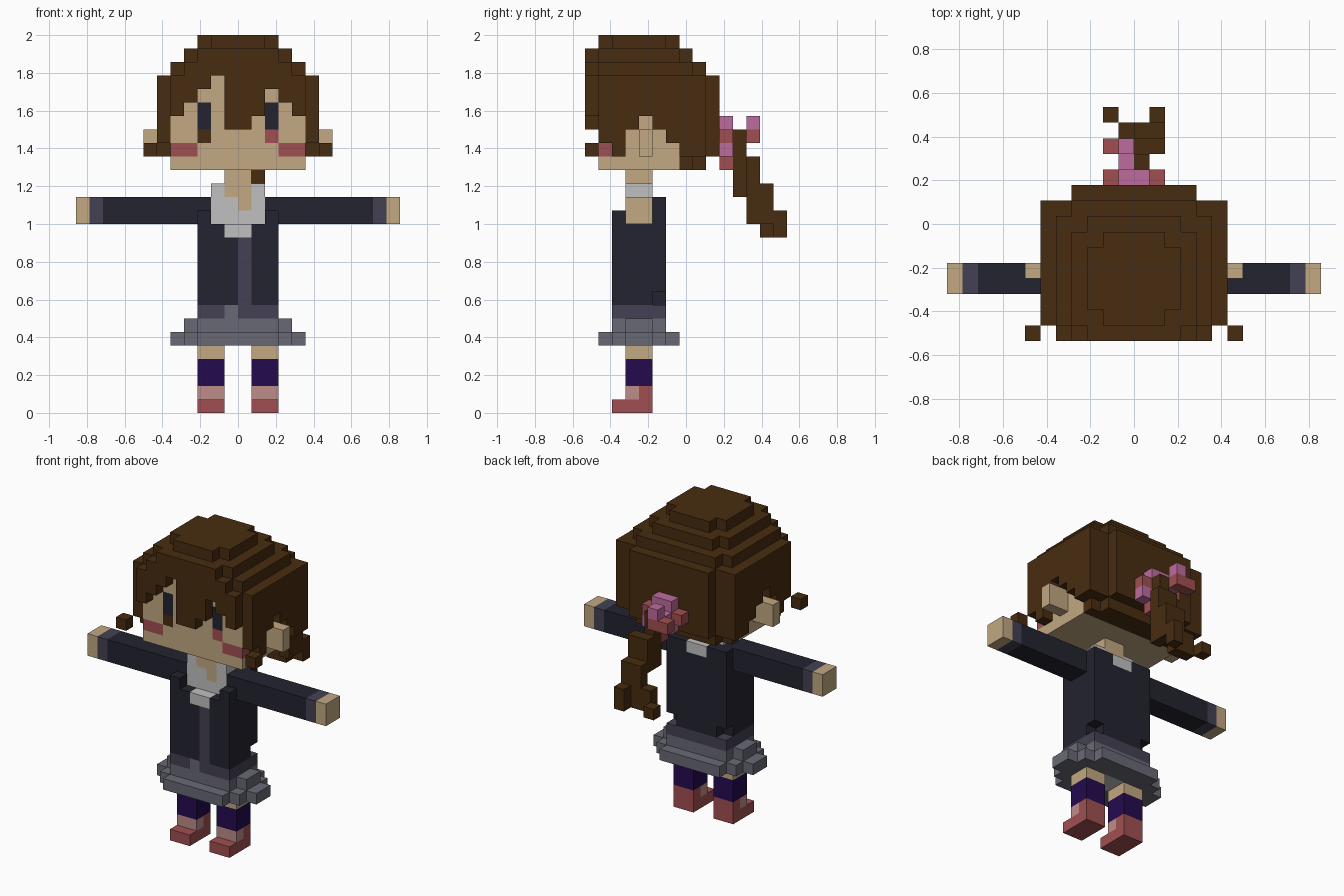
import bpy, bmesh

if "Cube" in bpy.data.objects:
    bpy.data.objects.remove(bpy.data.objects["Cube"])

V = 2 / 28                      # edge of one block
cells = {}                      # (x, y, z) -> (part, colour)

COLOURS = {
    "hair_brown": (72, 44, 16), "skin": (194, 168, 130), "jacket_navy": (34, 35, 47),
    "cuff_grey": (67, 65, 82), "skirt_grey": (104, 105, 117), "shirt_white": (192, 192, 192),
    "sock_purple": (36, 10, 78), "red": (160, 79, 81), "light_pink": (190, 140, 138),
    "ribbon_pink": (190, 108, 158),
}


def linear(c):
    c /= 255
    return c / 12.92 if c < 0.04045 else ((c + 0.055) / 1.055) ** 2.4


mats = {}
for name, rgb in COLOURS.items():
    mats[name] = bpy.data.materials.new(name)
    mats[name].diffuse_color = (*[linear(c) for c in rgb], 1)


def fill(part, colour, x, y, z, mirror=False):
    """Fill a box of blocks (ranges in block units); colour None carves."""
    for i in range(*x):
        for j in range(*y):
            for k in range(*z):
                for n in ((i, -1 - i) if mirror else (i,)):
                    if colour:
                        cells[n, j, k] = (part, colour)
                    else:
                        cells.pop((n, j, k), None)


# Shoes, socks and legs
fill("shoes", "red", (1, 3), (2, 5), (0, 1), True)
fill("shoes", "light_pink", (1, 3), (3, 4), (1, 2), True)
fill("shoes", "red", (1, 3), (4, 5), (1, 2), True)
fill("socks", "sock_purple", (1, 3), (3, 5), (2, 4), True)
fill("legs", "skin", (1, 3), (3, 5), (4, 5), True)

# Flared skirt, rounded in steps
for w, y0, y1 in ((3, 1, 7), (4, 2, 6), (5, 3, 5)):
    fill("skirt", "skirt_grey", (-w, w), (y0, y1), (5, 6))
for w, y0, y1 in ((3, 2, 6), (4, 3, 5)):
    fill("skirt", "skirt_grey", (-w, w), (y0, y1), (6, 7))
fill("underskirt", "shirt_white", (-1, 1), (3, 5), (5, 6))
fill("waistband", "cuff_grey", (-3, 3), (2, 6), (7, 8))
fill("buckle", "skirt_grey", (-1, 0), (2, 3), (7, 8))

# Jacket body
fill("jacket", "jacket_navy", (-3, 3), (3, 6), (8, 16))
fill("jacket", "jacket_navy", (-3, 3), (2, 3), (8, 14))
fill("jacket", "jacket_navy", (2, 3), (2, 3), (14, 15), True)
fill("jacket", None, (2, 3), (5, 6), (8, 9), True)
fill("jacket", "cuff_grey", (0, 1), (2, 3), (8, 13))

# Shirt, collar and neck
fill("shirt", "shirt_white", (-1, 1), (2, 3), (13, 14))
fill("shirt", "shirt_white", (-2, 2), (3, 4), (14, 17))
fill("shirt", "shirt_white", (-2, 2), (4, 5), (16, 17))
fill("shirt", "shirt_white", (-1, 1), (5, 6), (15, 16))
fill("neck", "skin", (-1, 1), (3, 5), (16, 18))
fill("neck", "skin", (0, 1), (3, 4), (15, 16))

# Arms stretched sideways
fill("sleeves", "jacket_navy", (3, 10), (3, 5), (14, 16), True)
fill("cuffs", "cuff_grey", (10, 11), (3, 5), (14, 16), True)
fill("hands", "skin", (11, 12), (3, 5), (14, 16), True)

# Hair: full cap in rounded layers, (half width, front, back) per strip
LAYERS = {
    (27, 28): ((2, 1, 7), (3, 2, 6)),
    (26, 27): ((3, 0, 8), (4, 1, 7)),
    (25, 26): ((4, 0, 9), (5, 1, 8)),
    (19, 25): ((5, 0, 1), (6, 1, 9), (4, 9, 10)),
    (18, 19): ((4, 7, 9), (5, 7, 8)),
}
for z, strips in LAYERS.items():
    for w, y0, y1 in strips:
        fill("hair", "hair_brown", (-w, w), (y0, y1), z)

# Head inside the hair, then the fringe and side openings carved free
fill("head", "skin", (-5, 5), (1, 7), (18, 25))
for x, bottom in zip(range(-5, 5), (22, 23, 24, 25, 21, 21, 22, 24, 23, 22)):
    fill("hair", None, (x, x + 1), (0, 1), (19, bottom))
for y, bottom in ((1, 20), (3, 21), (4, 22), (5, 21), (6, 20)):
    fill("hair", None, (5, 6), (y, y + 1), (19, bottom), True)
fill("ears", "skin", (5, 7), (4, 5), (19, 21), True)
fill("hair_curls", "hair_brown", (6, 7), (0, 1), (19, 20), True)

# Eyes and cheeks
fill("eyes", "jacket_navy", (2, 3), (1, 2), (21, 23), True)
fill("eyes", "hair_brown", (-3, -2), (1, 2), (20, 21))
fill("cheeks", "red", (3, 5), (1, 2), (19, 20), True)
fill("cheeks", "red", (2, 3), (1, 2), (20, 21))

# Ponytail curling down behind
for x, y, z in (((0, 1), (11, 12), (16, 21)), ((0, 1), (12, 13), (16, 19)),
                ((1, 2), (12, 13), (14, 19)), ((0, 2), (13, 14), (14, 17)),
                ((-1, 1), (13, 14), (13, 15)), ((1, 2), (14, 15), (13, 15)),
                ((-2, -1), (14, 15), (13, 14))):
    fill("ponytail", "hair_brown", x, y, z)

# Hair ribbon
for colour, x, y, z in (("ribbon_pink", (-1, 1), 10, 21), ("red", (-2, 2), 10, 20),
                        ("ribbon_pink", (-1, 2), 10, 19), ("red", (0, 1), 10, 18),
                        ("ribbon_pink", (-1, 0), 11, 20), ("ribbon_pink", (-1, 0), 12, 21),
                        ("red", (-2, 0), 12, 20)):
    fill("ribbon", colour, x, (y, y + 1), (z, z + 1))


def build(part):
    """Make one object from the exposed block faces of a part."""
    bm = bmesh.new()
    verts, slots = {}, []
    mesh = bpy.data.meshes.new(part)
    for cell, (owner, colour) in cells.items():
        if owner != part:
            continue
        if colour not in slots:
            slots.append(colour)
            mesh.materials.append(mats[colour])
        for axis in range(3):
            for side in (0, 1):
                near = list(cell)
                near[axis] += 2 * side - 1
                if tuple(near) in cells:
                    continue
                a, b = (axis + 1) % 3, (axis + 2) % 3
                ring = []
                for da, db in ((0, 0), (1, 0), (1, 1), (0, 1)):
                    p = list(cell)
                    p[axis] += side
                    p[a] += da
                    p[b] += db
                    p = tuple(p)
                    if p not in verts:
                        verts[p] = bm.verts.new((p[0] * V, (p[1] - 7.5) * V, p[2] * V))
                    ring.append(verts[p])
                face = bm.faces.new(ring if side else ring[::-1])
                face.material_index = slots.index(colour)
    bm.to_mesh(mesh)
    bm.free()
    bpy.context.collection.objects.link(bpy.data.objects.new(part, mesh))


for part in sorted({p for p, _ in cells.values()}):
    build(part)

for m in bpy.data.materials:
    if m.users and not m.is_grease_pencil:
        m.use_nodes = True
        m.node_tree.nodes["Principled BSDF"].inputs["Base Color"].default_value = m.diffuse_color
